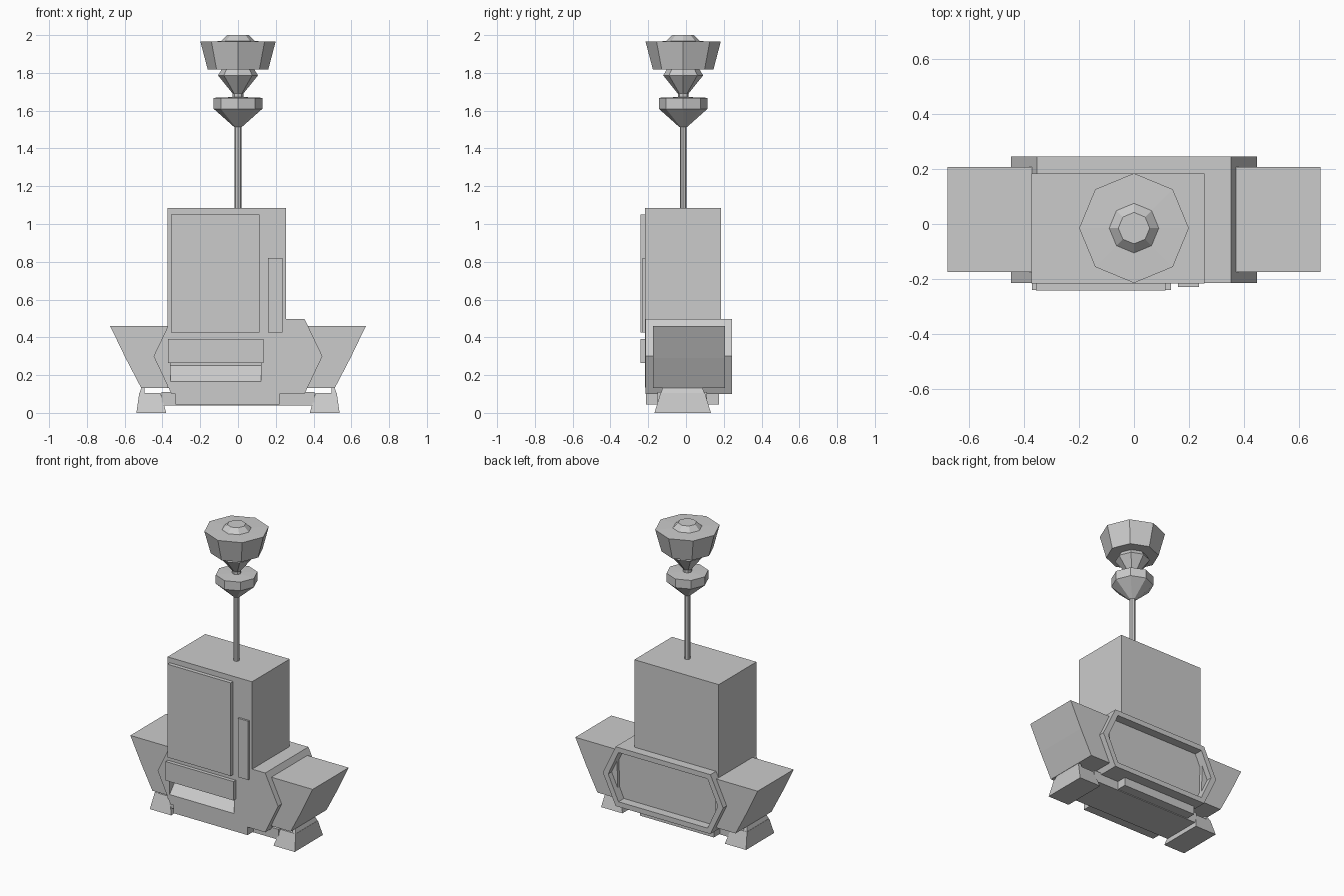
import bpy, bmesh, math
from mathutils import Vector

if "Cube" in bpy.data.objects:
    bpy.data.objects.remove(bpy.data.objects["Cube"])


def finish(name, bm):
    bmesh.ops.recalc_face_normals(bm, faces=bm.faces)
    mesh = bpy.data.meshes.new(name)
    bm.to_mesh(mesh)
    bm.free()
    ob = bpy.data.objects.new(name, mesh)
    bpy.context.collection.objects.link(ob)
    return ob


def frustum(name, low, high, z0, z1):
    """Block between two rectangles given as (x0, x1, y0, y1)."""
    bm = bmesh.new()
    rings = []
    for (a, b, c, d), z in ((low, z0), (high, z1)):
        rings.append([bm.verts.new((x, y, z)) for x, y in ((a, c), (b, c), (b, d), (a, d))])
    lo, hi = rings
    bm.faces.new(lo)
    bm.faces.new(hi)
    for i in range(4):
        j = (i + 1) % 4
        bm.faces.new((lo[i], lo[j], hi[j], hi[i]))
    return finish(name, bm)


def box(name, x0, x1, y0, y1, z0, z1):
    return frustum(name, (x0, x1, y0, y1), (x0, x1, y0, y1), z0, z1)


def prism(name, pts, axis, a, b, inset=0, depth=0):
    """Extrude a profile along y (points x,z) or x (points y,z)."""
    bm = bmesh.new()
    place = (lambda p, t: (p[0], t, p[1])) if axis == 'y' else (lambda p, t: (t, p[0], p[1]))
    lo = [bm.verts.new(place(p, a)) for p in pts]
    hi = [bm.verts.new(place(p, b)) for p in pts]
    bm.faces.new(lo)
    back = bm.faces.new(hi)
    n = len(pts)
    for i in range(n):
        j = (i + 1) % n
        bm.faces.new((lo[i], lo[j], hi[j], hi[i]))
    bmesh.ops.recalc_face_normals(bm, faces=bm.faces)
    if inset:
        bmesh.ops.inset_region(bm, faces=[back], thickness=inset)
        new = bmesh.ops.extrude_discrete_faces(bm, faces=[back])['faces'][0]
        bmesh.ops.translate(bm, verts=new.verts, vec=Vector((0, -depth, 0)))
    return finish(name, bm)


def lathe(name, profile, centre_y, sides=8):
    bm = bmesh.new()
    rings = []
    for r, z in profile:
        rings.append([bm.verts.new((r * math.cos(2 * math.pi * k / sides),
                                    centre_y + r * math.sin(2 * math.pi * k / sides), z))
                      for k in range(sides)])
    for lo, hi in zip(rings, rings[1:]):
        for i in range(sides):
            j = (i + 1) % sides
            bm.faces.new((lo[i], lo[j], hi[j], hi[i]))
    bm.faces.new(rings[0])
    bm.faces.new(rings[-1])
    return finish(name, bm)


# Main cabinet and the hexagonal housing with its recessed back
cabinet = box("cabinet", -0.372, 0.255, -0.216, 0.184, 0.135, 1.085)
hexagon = [(-0.352, 0.1), (0.352, 0.1), (0.447, 0.3), (0.352, 0.498), (-0.352, 0.498), (-0.447, 0.3)]
housing = prism("hex_housing", hexagon, 'y', -0.214, 0.244, 0.04, 0.058)

# Sloping tray recess in the front
cutter = prism("tray_cutter", [(-0.3, 0.165), (-0.216, 0.165), (-0.14, 0.25), (-0.14, 0.275), (-0.3, 0.275)],
               'x', -0.357, 0.122)
cutter.hide_render = True
cutter.hide_viewport = True
for ob in (cabinet, housing):
    mod = ob.modifiers.new("tray_recess", 'BOOLEAN')
    mod.operation = 'DIFFERENCE'
    mod.solver = 'EXACT'
    mod.object = cutter

# Front panels
box("front_door", -0.355, 0.115, -0.242, -0.21, 0.425, 1.05)
box("slot_panel", -0.37, 0.135, -0.24, -0.21, 0.265, 0.392)
box("side_strip", 0.16, 0.235, -0.229, -0.21, 0.425, 0.82)

# Base
box("base_plate", -0.33, 0.22, -0.212, 0.176, 0.045, 0.11)
box("base_beam", -0.405, 0.405, -0.15, 0.11, 0.04, 0.11)

# Side bins and feet, mirrored left and right
for side, s in (("left", -1), ("right", 1)):
    def span(a, b):
        return (a, b) if s > 0 else (-b, -a)

    bin_profile = [(0.36, 0.133), (0.513, 0.133), (0.595, 0.29), (0.677, 0.46), (0.37, 0.46)]
    prism(side + "_bin", [(s * x, z) for x, z in bin_profile], 'y', -0.175, 0.207)
    for end, y0, y1, t0, t1 in (("front", -0.167, -0.005, -0.135, -0.02),
                                ("back", -0.02, 0.132, -0.02, 0.1)):
        frustum(f"{side}_{end}_foot", (*span(0.38, 0.538), y0, y1),
                (*span(0.41, 0.523), t0, t1), 0, 0.105)
    frustum(side + "_foot_post", (*span(0.495, 0.523), -0.135, 0.1),
            (*span(0.495, 0.508), -0.12, 0.082), 0.1, 0.142)

# Pole and stacked lamp head
lathe("pole", [(0.018, 1.08), (0.018, 1.53)], -0.015)
lathe("lower_cup", [(0.02, 1.513), (0.129, 1.61), (0.129, 1.668), (0.028, 1.672), (0.028, 1.695)], -0.015)
lathe("middle_cone", [(0.028, 1.69), (0.106, 1.787), (0.085, 1.82)], -0.015)
lathe("top_bowl", [(0.16, 1.817), (0.199, 1.965), (0.09, 1.968), (0.057, 2.0)], -0.015)
